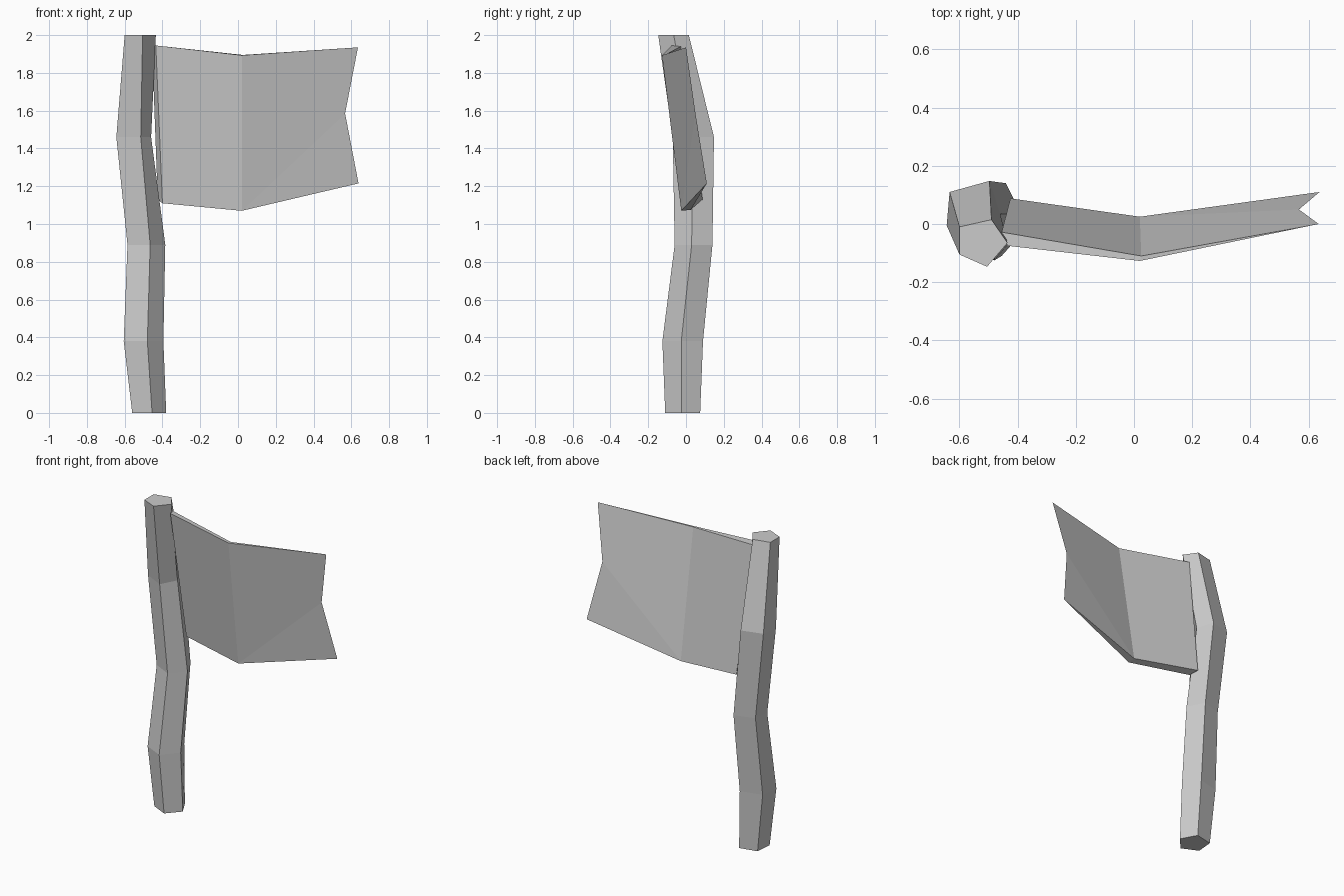
import bpy
import bmesh

if "Cube" in bpy.data.objects:
    bpy.data.objects.remove(bpy.data.objects["Cube"])


def finish(name, bm):
    bmesh.ops.recalc_face_normals(bm, faces=bm.faces[:])
    mesh = bpy.data.meshes.new(name)
    bm.to_mesh(mesh)
    bm.free()
    obj = bpy.data.objects.new(name, mesh)
    bpy.context.collection.objects.link(obj)
    return obj


# Crooked five-sided pole: height, then section corners
# (front, right, back right, back left, left)
sections = [
    (0.00, [(-.455, -.11), (-.38, -.025), (-.435, .075), (-.55, .05), (-.56, -.06)]),
    (0.38, [(-.48, -.125), (-.395, -.025), (-.45, .09), (-.59, .055), (-.605, -.065)]),
    (0.89, [(-.465, -.06), (-.385, .03), (-.44, .14), (-.57, .10), (-.585, 0)]),
    (1.46, [(-.515, -.07), (-.46, .035), (-.497, .148), (-.634, .11), (-.644, -.005)]),
    (2.00, [(-.505, -.147), (-.435, -.065), (-.49, .015), (-.60, -.01), (-.60, -.105)]),
]
bm = bmesh.new()
rings = [[bm.verts.new((x, y, z)) for x, y in pts] for z, pts in sections]
for low, high in zip(rings, rings[1:]):
    for i in range(5):
        j = (i + 1) % 5
        bm.faces.new((low[i], low[j], high[j], high[i]))
bm.faces.new(rings[0][::-1])
bm.faces.new(rings[-1])
finish("pole", bm)

# Bent flag: front and back sheets meet in a sharp notched outer edge
front = [(-.435, -.075, 1.945), (.02, -.127, 1.893), (.02, -.025, 1.07), (-.40, .04, 1.11)]
back = [(-.455, -.028, 1.94), (.025, -.11, 1.895), (.02, .025, 1.075), (-.425, .088, 1.13)]
tips = [(.635, 0, 1.935), (.567, .05, 1.585), (.638, .11, 1.215)]
bm = bmesh.new()
f, b, t = [[bm.verts.new(p) for p in pts] for pts in (front, back, tips)]
for s in (f, b):
    bm.faces.new(s)
    bm.faces.new((s[1], t[0], t[1], s[2]))
    bm.faces.new((s[2], t[1], t[2]))
for i in (0, 2, 3):
    j = (i + 1) % 4
    bm.faces.new((f[i], f[j], b[j], b[i]))
bm.faces.new((f[1], b[1], t[0]))
bm.faces.new((f[2], b[2], t[2]))
finish("flag", bm)
